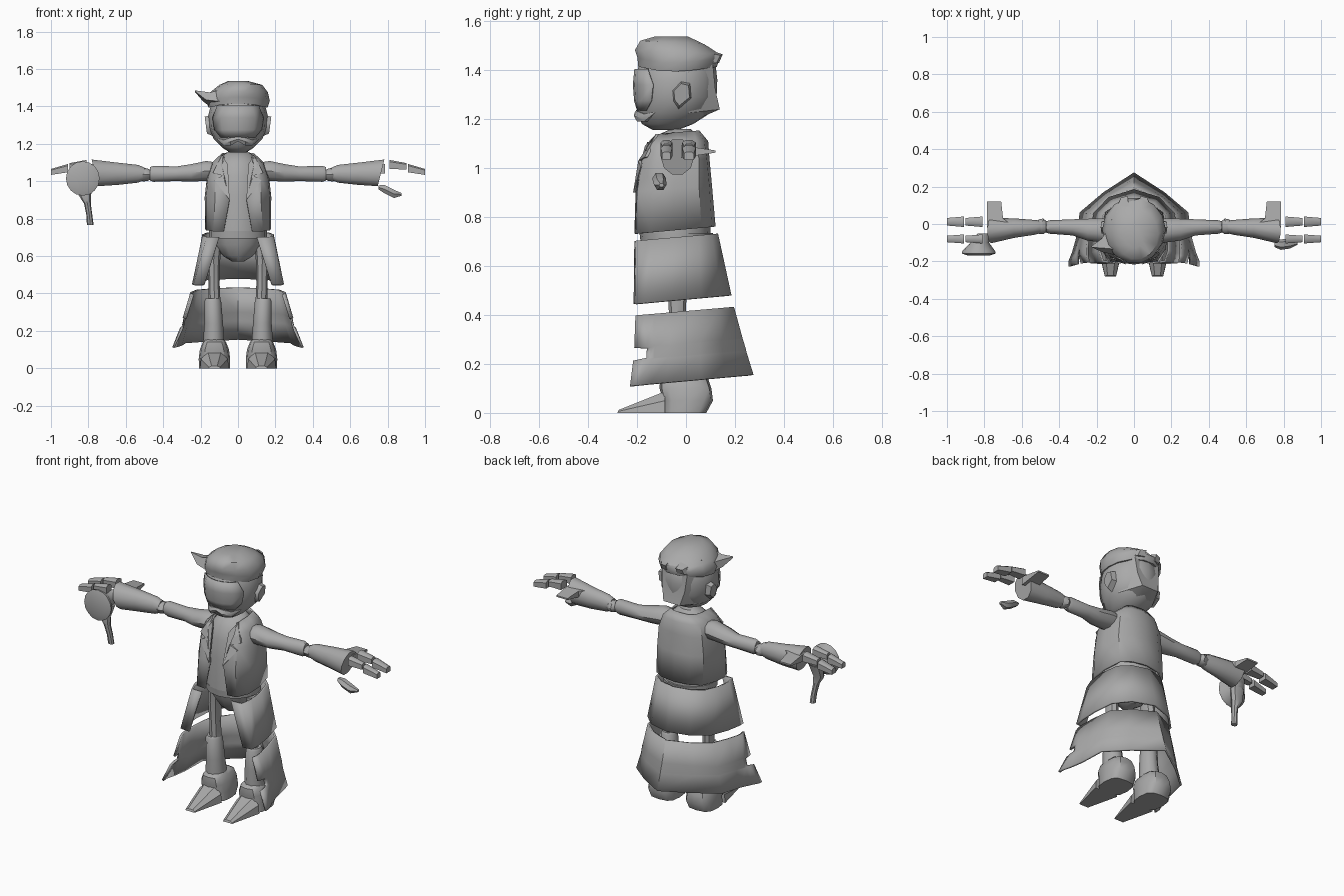
import bpy, bmesh, math
from mathutils import Vector

grey = bpy.data.materials.new("plain grey")
grey.diffuse_color = (0.4, 0.4, 0.4, 1)


def finish(name, bm, smooth=35, solid=0):
    bmesh.ops.remove_doubles(bm, verts=bm.verts, dist=0.0005)
    bmesh.ops.recalc_face_normals(bm, faces=bm.faces)
    me = bpy.data.meshes.new(name)
    bm.to_mesh(me)
    bm.free()
    me.materials.append(grey)
    ob = bpy.data.objects.new(name, me)
    bpy.context.collection.objects.link(ob)
    if solid:
        m = ob.modifiers.new("thickness", 'SOLIDIFY')
        m.thickness = solid
        m.offset = 0
    if smooth:
        bpy.ops.object.select_all(action='DESELECT')
        ob.select_set(True)
        bpy.context.view_layer.objects.active = ob
        bpy.ops.object.shade_smooth_by_angle(angle=math.radians(smooth))
    return ob


def skin(bm, rings, closed=True, caps=True):
    vs = [[bm.verts.new(p) for p in r] for r in rings]
    n = len(vs[0])
    for a, b in zip(vs, vs[1:]):
        for i in range(n if closed else n - 1):
            j = (i + 1) % n
            bm.faces.new((a[i], a[j], b[j], b[i]))
    if caps:
        bm.faces.new(vs[0])
        bm.faces.new(vs[-1])


def loft(name, rings, axis='z', n=12, smooth=40, power=1.0):
    """rings: (x, y, z, radius_a, radius_b) across the given axis; power < 1 squares the section"""
    bm = bmesh.new()
    out = []
    for x, y, z, ra, rb in rings:
        ring = []
        for i in range(n):
            t = 2 * math.pi * i / n
            c, s = math.cos(t), math.sin(t)
            a = ra * math.copysign(abs(c) ** power, c)
            b = rb * math.copysign(abs(s) ** power, s)
            d = {'x': (0, a, b), 'y': (a, 0, b), 'z': (a, b, 0)}[axis]
            ring.append(Vector((x, y, z)) + Vector(d))
        out.append(ring)
    skin(bm, out)
    return finish(name, bm, smooth)


def shell(name, rows, thick=0.012, tilt=0.09):
    """rows: (z, half plan from back centre to front edge), mirrored in x"""
    bm = bmesh.new()
    out = []
    for z, pts in rows:
        full = [(-x, y) for x, y in pts[:0:-1]] + list(pts)
        out.append([(x, y, z + tilt * y) for x, y in full])
    skin(bm, out, closed=False, caps=False)
    return finish(name, bm, 40, thick)


def prism(name, *outlines, smooth=0):
    """solid through matching outlines"""
    bm = bmesh.new()
    skin(bm, outlines)
    return finish(name, bm, smooth)


# coat body, open at the front over the shirt
shell("coat_body", [
    (0.75, [(0, .115), (.09, .10), (.15, .06), (.17, -.05), (.165, -.14), (.13, -.20), (.075, -.205)]),
    (0.92, [(0, .10), (.09, .09), (.15, .05), (.172, -.05), (.165, -.13), (.12, -.195), (.045, -.20)]),
    (1.03, [(0, .09), (.09, .08), (.14, .05), (.16, -.04), (.155, -.12), (.12, -.175), (.07, -.185)]),
    (1.10, [(0, .085), (.08, .07), (.12, .04), (.135, -.04), (.13, -.11), (.11, -.14), (.085, -.155)]),
    (1.145, [(0, .05), (.05, .045), (.075, .03), (.085, -.03), (.08, -.08), (.08, -.11), (.075, -.12)])])

# shirt
loft("shirt", [(0, -.045, .735, .15, .145), (0, -.045, .92, .145, .14), (0, -.04, 1.03, .14, .13),
               (0, -.04, 1.10, .12, .105), (0, -.035, 1.14, .08, .07), (0, -.02, 1.16, .05, .04)], n=16)

# coat tails, upper and lower
shell("upper_coat_tail", [
    (0.72, [(0, .125), (.10, .10), (.16, .05), (.185, -.05), (.185, -.14), (.165, -.20), (.10, -.205)]),
    (0.463, [(0, .18), (.13, .14), (.21, .06), (.235, -.06), (.24, -.16), (.235, -.205), (.18, -.208)])])
shell("lower_coat_tail", [
    (0.415, [(0, .19), (.13, .13), (.215, .05), (.24, -.06), (.25, -.13), (.25, -.17), (.24, -.205)]),
    (0.285, [(0, .225), (.15, .14), (.245, .055), (.27, -.07), (.285, -.135), (.29, -.16), (.28, -.21)]),
    (0.28, [(0, .226), (.15, .14), (.247, .055), (.27, -.07), (.285, -.13), (.285, -.145), (.285, -.16)]),
    (0.235, [(0, .24), (.155, .145), (.255, .055), (.28, -.075), (.295, -.13), (.295, -.145), (.295, -.16)]),
    (0.23, [(0, .24), (.155, .145), (.256, .055), (.28, -.075), (.298, -.14), (.305, -.17), (.30, -.215)]),
    (0.13, [(0, .27), (.16, .165), (.285, .06), (.305, -.08), (.325, -.15), (.345, -.20), (.345, -.228)])])

# hips and waistband
loft("hips", [(0, -.04, .57, .03, .05), (0, -.04, .60, .08, .08), (0, -.04, .66, .13, .11),
              (0, -.04, .71, .14, .125)], n=12)
loft("waistband", [(0, -.04, .695, .155, .145), (0, -.04, .735, .155, .15)], n=16)

# head and face mask
loft("head", [(0, -.085, 1.155, .045, .05), (0, -.075, 1.18, .085, .105), (0, -.05, 1.225, .13, .15),
              (0, -.04, 1.29, .155, .165), (0, -.04, 1.36, .157, .168), (0, -.035, 1.43, .14, .155),
              (0, -.03, 1.48, .09, .11)], n=16, smooth=60)
mask = []
for z, w, rx, front in ((1.235, .09, .14, .155), (1.275, .125, .155, .167), (1.34, .135, .16, .172),
                        (1.405, .11, .152, .166)):
    xs = [w * k / 3 for k in range(-3, 4)]
    mask.append([(x, -.042 - front * math.sqrt(1 - (x / rx) ** 2), z) for x in xs])
bm = bmesh.new()
skin(bm, mask, closed=False, caps=False)
finish("face_mask", bm, 50, .006)

# hair: swept cap with uneven lobes, pointed nape and forelock
hair = loft("hair_cap", [(0, -.035, 1.395, .158, .165), (0, -.03, 1.43, .170, .172), (.005, -.035, 1.475, .155, .178),
                         (.015, -.055, 1.515, .115, .135), (.0, -.06, 1.537, .05, .07)], n=14, smooth=45)
for v in hair.data.vertices:
    x, y, z = v.co
    if z < 1.44:  # rim rises at the back and over the brow
        v.co.z += .02 * max(0, y) / .14 + .02 * max(0, -y - .1) / .1
    elif z < 1.53:  # swept up to the front, lower to the right, parted at the back
        v.co.z += -.10 * max(0, y) * (z - 1.42) / .05 * .7 + .06 * max(0, -y - .1)
        if y > .08 and abs(x) < .03:
            v.co.y -= .02
for s, side in ((1, "left"), (-1, "right")):
    prism(side + "_hair_back_tuft",
          [(s * .01, .06, 1.42), (s * .13, .03, 1.42), (s * .12, .02, 1.49), (s * .02, .05, 1.495)],
          [(s * .035, .135, 1.43), (s * .075, .125, 1.43), (s * .07, .14, 1.46), (s * .035, .15, 1.465)], smooth=30)
prism("hair_nape", [(-.14, .01, 1.43), (.14, .01, 1.43), (.085, .11, 1.42), (-.085, .11, 1.42)],
      [(-.145, .01, 1.33), (.145, .01, 1.33), (.075, .12, 1.32), (-.075, .12, 1.32)],
      [(-.12, .01, 1.225), (.12, .01, 1.225), (.055, .138, 1.24), (-.055, .138, 1.24)],
      [(-.07, -.03, 1.185), (.07, -.03, 1.185), (.03, .035, 1.195), (-.03, .035, 1.195)], smooth=45)
prism("forelock", [(-.04, -.18, 1.42), (-.15, -.05, 1.40), (-.14, -.03, 1.455), (-.05, -.14, 1.50)],
      [(-.17, -.15, 1.435), (-.185, -.09, 1.425), (-.175, -.08, 1.465), (-.15, -.13, 1.475)],
      [(-.225, -.125, 1.477), (-.23, -.12, 1.477), (-.23, -.12, 1.485), (-.225, -.125, 1.485)], smooth=30)

for s, side in ((1, "left"), (-1, "right")):
    # ear and moustache half
    ear = ((-.06, 1.32), (-.02, 1.36), (.02, 1.35), (.025, 1.285), (-.03, 1.24), (-.055, 1.27))
    prism(side + "_ear", [(s * .13, y, z) for y, z in ear],
          [(s * (.172 + .1 * (z - 1.3)), -.018 + (y + .018) * .75, 1.3 + (z - 1.3) * .75) for y, z in ear], smooth=50)
    loft(side + "_moustache", [(0, -.195, 1.225, .016, .014), (s * .04, -.19, 1.212, .022, .024),
                               (s * .075, -.165, 1.205, .015, .018), (s * .11, -.13, 1.225, .003, .003)], 'x', 6)
    # lapel, notched
    lap = ((.045, .90, -.216), (.125, 1.005, -.185), (.085, 1.03, -.195), (.135, 1.045, -.168),
           (.085, 1.14, -.122), (.055, 1.09, -.168))
    prism(side + "_lapel", [(s * x, y, z) for x, z, y in lap], [(s * x, y + .012, z) for x, z, y in lap])

    # sleeve: upper arm, elbow, forearm
    loft(side + "_upper_arm", [(s * .13, -.035, 1.055, .06, .05), (s * .17, -.035, 1.055, .064, .056),
                               (s * .25, -.03, 1.045, .058, .049), (s * .33, -.018, 1.04, .043, .041),
                               (s * .45, -.016, 1.04, .036, .045), (s * .47, -.016, 1.04, .03, .038)], 'x', 10)
    loft(side + "_elbow", [(s * .455, -.016, 1.035, .018, .018), (s * .485, -.012, 1.035, .042, .034),
                           (s * .51, -.014, 1.035, .038, .036), (s * .54, -.016, 1.035, .018, .018)], 'x', 8)
    fore = loft(side + "_forearm", [(s * .50, -.016, 1.04, .034, .035), (s * .535, -.018, 1.04, .04, .05),
                                    (s * .64, -.022, 1.04, .052, .062), (s * .765, -.035, 1.045, .068, .075)], 'x', 10)
    for v in fore.data.vertices:  # slanted cuff opening
        if abs(v.co.x) > .75:
            v.co.x += s * (v.co.z - 1.045) * .25
    cuff = ((.66, .0), (.70, .03), (.71, .12), (.785, .12), (.785, -.02))
    prism(side + "_cuff_point", [(s * x, y, 1.045 + y * .15) for x, y in cuff],
          [(s * x, y, 1.09 - y * .15) for x, y in cuff])

    # two-part fingers
    for k, (fy, w) in enumerate(((.012, .028), (-.08, .024))):
        for part, x0, x1, z0, z1, h in (("base", .81, .90, 1.09, 1.08, .024), ("tip", .91, 1.0, 1.07, 1.05, .022)):
            ends = []
            for x, z, g in ((x0, z0, 1), (x1, z1, .72)):
                ends.append([(s * x, fy + a * w * g, z + b * h * g)
                             for a, b in ((-1, -1), (1, -1), (1, .6), (.5, 1), (-.5, 1), (-1, .6))])
            prism(f"{side}_finger_{part}_{k + 1}", *ends, smooth=50)

    # thigh, boot shaft, shoe and toe
    loft(side + "_thigh", [(s * .125, -.035, .34, .032, .034), (s * .128, -.035, .45, .030, .036),
                           (s * .13, -.035, .58, .035, .045), (s * .12, -.04, .68, .035, .05)], n=8)
    loft(side + "_boot_shaft", [(s * .13, -.02, .12, .058, .065), (s * .13, -.03, .24, .05, .057),
                                (s * .135, -.035, .36, .045, .05), (s * .135, -.035, .372, .038, .042)], n=10)
    c = s * .126
    loft(side + "_shoe", [(c, -.005, 0, .083, .088), (c, .008, .05, .084, .102), (c, -.002, .10, .078, .106),
                          (c, -.008, .14, .062, .098), (c, -.01, .155, .05, .07)], n=12, power=.65)
    rear = [(c - .077, -.085, 0), (c + .077, -.085, 0), (c + .072, -.085, .05), (c + .035, -.085, .088),
            (c - .035, -.085, .088), (c - .072, -.085, .05)]
    tip = [(c - .03, -.28, 0), (c + .03, -.28, 0), (c + .03, -.278, .006), (c + .015, -.275, .012),
           (c - .015, -.275, .012), (c - .03, -.278, .006)]
    prism(side + "_toe", rear, tip, smooth=20)

# loose thumb
loft("thumb", [(.75, -.105, .968, .018, .012), (.785, -.11, .957, .028, .026), (.835, -.105, .932, .026, .025),
               (.875, -.10, .93, .01, .008)], 'x', 6)

# rounded muzzle and curved grip in the other hand
loft("muzzle", [(-.80, -.05, 1.04, .035, .035), (-.825, -.10, 1.02, .05, .05), (-.83, -.145, 1.015, .088, .09),
                (-.83, -.158, 1.015, .09, .092), (-.83, -.168, 1.015, .06, .06)], 'y', 16, 60)
loft("grip", [(-.81, -.085, 1.0, .045, .03), (-.82, -.10, .93, .035, .025), (-.805, -.10, .88, .018, .02),
              (-.795, -.09, .82, .016, .018), (-.79, -.085, .767, .018, .016)], n=8)
